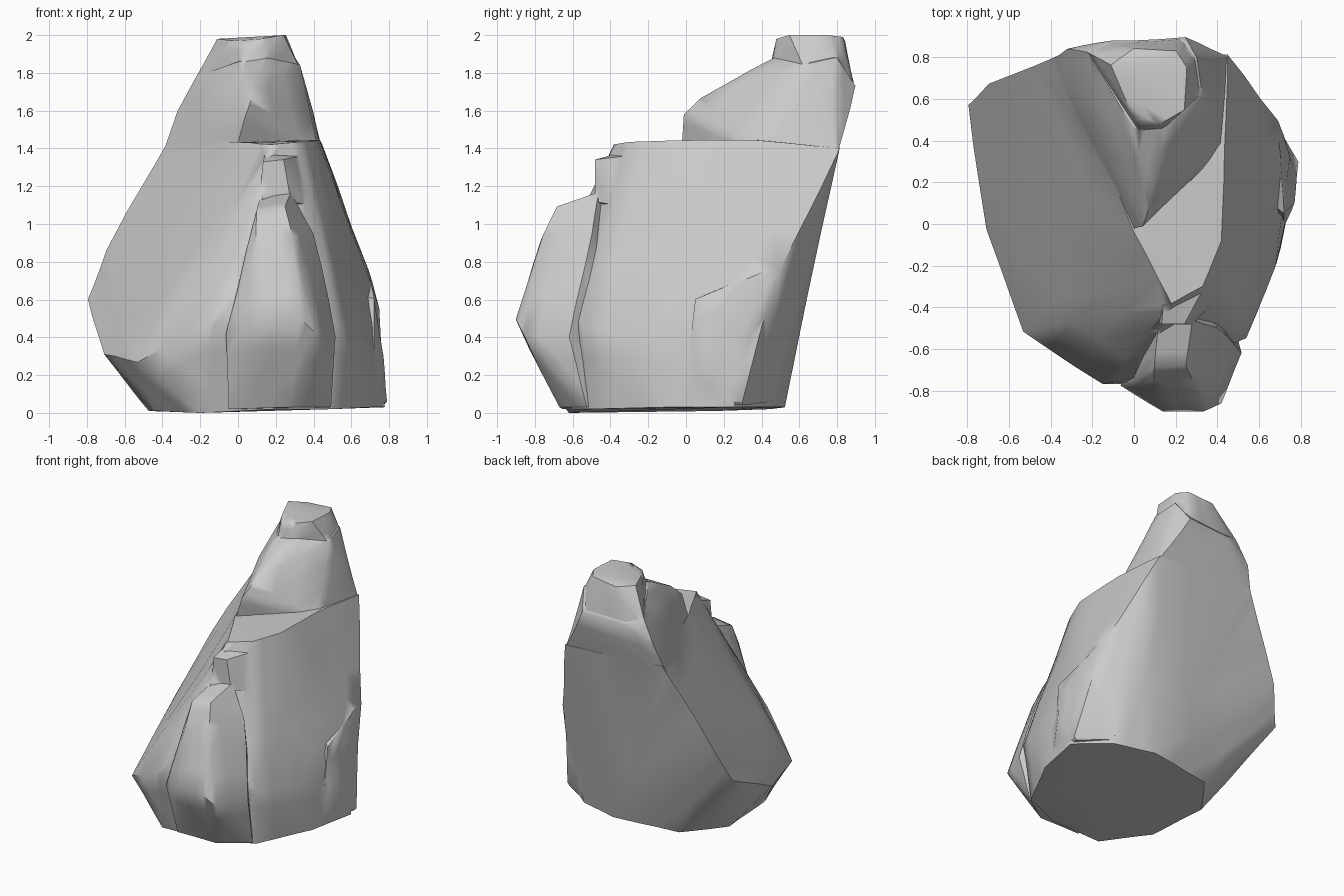
import bpy, bmesh
from mathutils import Vector, noise


def chunk(name, points, rough=0.01):
    """Convex stone chunk: hull of corner points, subdivided and lightly weathered."""
    bm = bmesh.new()
    for p in points:
        bm.verts.new(p)
    bmesh.ops.convex_hull(bm, input=bm.verts[:])
    junk = [v for v in bm.verts if not v.link_faces]
    if junk:
        bmesh.ops.delete(bm, geom=junk, context='VERTS')
    bmesh.ops.subdivide_edges(bm, edges=bm.edges[:], cuts=2, use_grid_fill=True)
    for v in bm.verts:
        d = noise.noise_vector(v.co * 3.1 + Vector((4.2, 1.7, 9.3))) * rough
        if v.co.z < 0.06 or v.co.z > 1.95:
            d.z = 0
        v.co += d
    bmesh.ops.triangulate(bm, faces=bm.faces[:])
    bmesh.ops.recalc_face_normals(bm, faces=bm.faces[:])
    me = bpy.data.meshes.new(name)
    bm.to_mesh(me)
    bm.free()
    ob = bpy.data.objects.new(name, me)
    bpy.context.collection.objects.link(ob)
    return ob


# Main body: slanted flat left face, overhanging back, ledge at z 1.44
rock = chunk("rock", [
    (-0.44, -0.32, 0.01), (-0.47, 0.15, 0.01), (-0.25, 0.45, 0.02), (0.25, 0.52, 0.03),
    (0.55, 0.44, 0.03), (0.78, 0.25, 0.03), (0.71, -0.12, 0.03), (0.5, -0.5, 0.02),
    (0.2, -0.64, 0.02), (-0.2, -0.62, 0.0),
    (-0.53, -0.52, 0.27), (-0.71, -0.03, 0.31), (-0.8, 0.57, 0.6), (-0.7, 0.67, 0.86),
    (-0.15, -0.77, 0.48), (-0.06, -0.77, 0.46), (0.05, -0.72, 0.72),
    (0.75, 0.32, 0.55), (0.69, 0.5, 0.76), (0.68, -0.2, 0.4), (0.54, -0.55, 0.45),
    (0.61, 0.1, 0.95), (0.59, 0.56, 1.02), (0.5, 0.0, 1.22), (0.45, 0.81, 1.4),
    (-0.46, 0.76, 1.23), (-0.36, 0.81, 1.45), (0.0, -0.03, 1.43), (0.18, -0.38, 1.42),
    (0.33, -0.3, 1.43), (0.42, -0.08, 1.44), (0.43, 0.35, 1.45),
])

# Leaning peak above the ledge, up to its sloping shoulder
peak = chunk("peak", [
    (0.0, -0.02, 1.41), (0.04, -0.01, 1.58), (0.07, 0.08, 1.67), (0.22, 0.17, 1.40),
    (0.42, 0.36, 1.40), (0.45, 0.8, 1.38), (-0.42, 0.77, 1.30), (-0.32, 0.84, 1.60),
    (-0.12, 0.42, 1.68), (-0.22, 0.82, 1.78), (0.0, 0.46, 1.86), (0.15, 0.47, 1.88),
    (0.25, 0.9, 1.73), (-0.1, 0.88, 1.72), (0.33, 0.62, 1.84), (0.4, 0.73, 1.6),
    (0.12, 0.2, 1.70), (0.3, 0.8, 1.88), (0.05, 0.3, 1.15), (0.1, 0.7, 1.1),
])

# Blunt crown with a steep little front step
crown = chunk("crown", [
    (-0.11, 0.76, 1.98), (-0.02, 0.55, 1.97), (0.03, 0.48, 1.95), (0.12, 0.48, 1.98),
    (0.24, 0.55, 2.0), (0.25, 0.75, 2.0), (0.2, 0.83, 1.99), (0.0, 0.84, 1.97),
    (-0.22, 0.82, 1.78), (0.02, 0.45, 1.85), (0.14, 0.46, 1.86), (0.32, 0.62, 1.84),
    (0.3, 0.8, 1.86), (0.22, 0.89, 1.75), (-0.1, 0.87, 1.74), (0.05, 0.6, 1.6),
], 0.006)

# Front buttress, undercut at the foot
buttress = chunk("front_buttress", [
    (0.1, -0.69, 1.07), (0.25, -0.68, 1.1), (0.12, -0.46, 1.15), (0.28, -0.46, 1.17),
    (0.1, -0.77, 0.9), (0.29, -0.76, 0.94), (0.14, -0.9, 0.5), (0.33, -0.9, 0.5),
    (0.42, -0.86, 0.42), (0.52, -0.62, 0.4), (0.49, -0.52, 0.03), (0.28, -0.67, 0.03),
    (-0.05, -0.66, 0.02), (-0.06, -0.78, 0.42), (0.4, -0.5, 0.95), (0.2, -0.3, 0.6),
    (0.3, -0.3, 0.1),
])

# Small step between buttress and ledge
step = chunk("upper_step", [
    (0.11, -0.48, 1.12), (0.28, -0.48, 1.12), (0.13, -0.48, 1.33), (0.24, -0.48, 1.34),
    (0.15, -0.3, 1.39), (0.34, -0.3, 1.36), (0.2, -0.2, 1.0), (0.38, -0.38, 1.1),
], 0.006)

# Thin slab breaking the right flank
slab = chunk("right_slab", [
    (0.77, 0.3, 0.04), (0.79, 0.3, 0.06), (0.77, 0.1, 0.3), (0.72, -0.02, 0.06),
    (0.72, 0.05, 0.6), (0.7, 0.35, 0.72), (0.68, 0.48, 0.78), (0.4, 0.1, 0.1),
    (0.4, 0.3, 0.7), (0.55, 0.45, 0.06),
], 0.006)

# Fuse all chunks into one stone
bpy.context.view_layer.objects.active = rock
for part in (peak, crown, buttress, step, slab):
    mod = rock.modifiers.new("fuse", 'BOOLEAN')
    mod.operation = 'UNION'
    mod.solver = 'EXACT'
    mod.object = part
    bpy.ops.object.modifier_apply(modifier=mod.name)
    bpy.data.objects.remove(part)

# Smooth shading that keeps the broken edges crisp
bpy.ops.object.select_all(action='DESELECT')
rock.select_set(True)
bpy.ops.object.shade_smooth_by_angle(angle=0.8)
